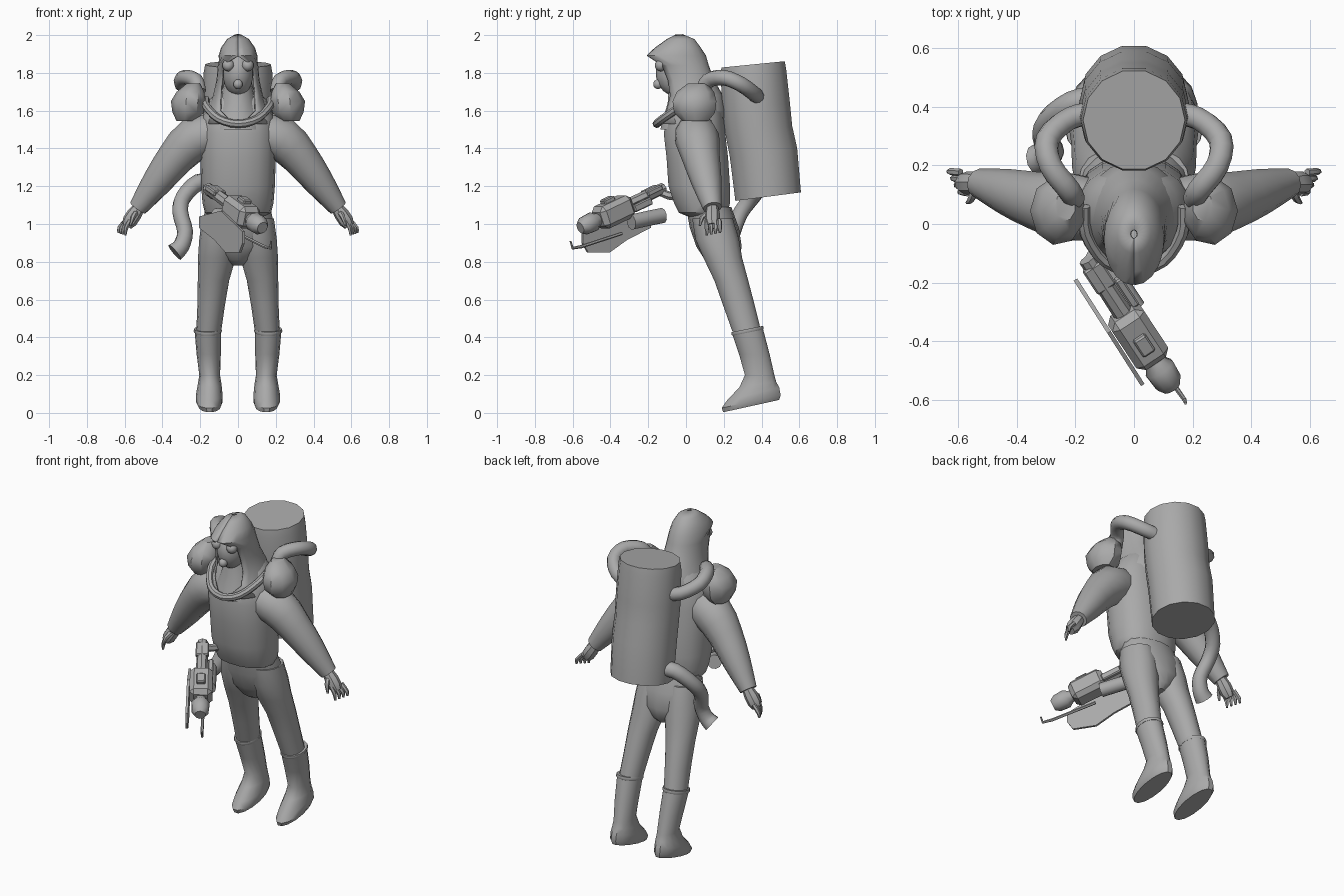
import bpy, bmesh, math
from mathutils import Vector, Matrix

grey = bpy.data.materials.new("plain grey")
grey.diffuse_color = (0.4, 0.4, 0.4, 1)


def finish(name, bm, angle=40):
    bmesh.ops.recalc_face_normals(bm, faces=bm.faces)
    me = bpy.data.meshes.new(name)
    bm.to_mesh(me)
    bm.free()
    me.materials.append(grey)
    me.shade_smooth()
    me.set_sharp_from_angle(angle=math.radians(angle))
    ob = bpy.data.objects.new(name, me)
    bpy.context.collection.objects.link(ob)
    return ob


def skin(name, rings, closed=True, angle=40):
    """Bridge rings of points; closed rings also get end caps."""
    bm = bmesh.new()
    vs = [[bm.verts.new(p) for p in r] for r in rings]
    n = len(vs[0])
    for a, b in zip(vs, vs[1:]):
        for i in range(n if closed else n - 1):
            j = (i + 1) % n
            bm.faces.new((a[i], a[j], b[j], b[i]))
    if closed:
        bm.faces.new(vs[0])
        bm.faces.new(vs[-1])
    return finish(name, bm, angle)


def loft(name, secs, n=14, s=1, power=1.0, angle=40):
    """Stack ellipses: (cx, cy, z, rx, ry[, tilt along y])."""
    def sp(v):
        return math.copysign(abs(v) ** power, v)
    rings = []
    for cx, cy, z, rx, ry, *t in secs:
        tilt = t[0] if t else 0
        ring = []
        for i in range(n):
            a = 2 * math.pi * i / n
            dy = ry * sp(math.sin(a))
            ring.append((s * (cx + rx * sp(math.cos(a))), cy + dy, z + tilt * dy))
        rings.append(ring)
    return skin(name, rings, angle=angle)


def smooth_path(pts, k):
    """Catmull-Rom points through (x, y, z, radius) knots."""
    p = [Vector(q) for q in pts]
    p = [2 * p[0] - p[1]] + p + [2 * p[-1] - p[-2]]
    out = []
    for a, b, c, d in zip(p, p[1:], p[2:], p[3:]):
        for i in range(k):
            t = i / k
            out.append(0.5 * (2 * b + (c - a) * t + (2 * a - 5 * b + 4 * c - d) * t * t
                              + (3 * b - a - 3 * c + d) * t ** 3))
    return out + [p[-2]]


def tube(name, pts, n=10, s=1, k=1, angle=40):
    q = smooth_path(pts, k)
    c = [Vector((s * v[0], v[1], v[2])) for v in q]
    side, rings = None, []
    for i, v in enumerate(c):
        d = (c[min(i + 1, len(c) - 1)] - c[max(i - 1, 0)]).normalized()
        if side is None:
            side = d.orthogonal()
        side = (side - d * side.dot(d)).normalized()
        up = d.cross(side)
        rings.append([v + q[i][3] * (side * math.cos(2 * math.pi * j / n)
                                     + up * math.sin(2 * math.pi * j / n)) for j in range(n)])
    return skin(name, rings, angle=angle)


def ball(name, loc, rad, u=14, v=9):
    bm = bmesh.new()
    m = Matrix.Translation(loc) @ Matrix.Diagonal((*rad, 1))
    bmesh.ops.create_uvsphere(bm, u_segments=u, v_segments=v, radius=1, matrix=m)
    return finish(name, bm)


# torso tunic and trousers seat
loft("tunic", [(0, .11, 1.035, .14, .09), (0, .09, 1.06, .175, .13), (0, .085, 1.11, .188, .15),
               (0, .07, 1.2, .195, .165), (0, .06, 1.35, .2, .165), (0, .045, 1.48, .2, .165),
               (0, .05, 1.57, .19, .15), (0, .06, 1.66, .15, .12), (0, .06, 1.72, .09, .09)],
     18, power=.88)
loft("trouser_seat", [(0, .12, 1.09, .17, .12), (0, .15, .98, .195, .13), (0, .175, .88, .17, .12),
                      (0, .19, .81, .08, .09), (0, .2, .78, .03, .05)], 16)

# head, mask and neck cloth
loft("neck_cloth", [(0, .03, 1.5, .15, .17), (0, .03, 1.56, .14, .155),
                    (0, .02, 1.64, .1, .12), (0, 0, 1.76, .07, .09)])
ball("mask_face", (0, -.05, 1.8), (.083, .11, .125))
ball("mask_filter", (0, -.148, 1.74), (.026, .026, .026), 10, 7)

# hood: arcs around the back of the head, open at the face
hood_rings = []
for z, cy, rx, ry, a in [(2.0, -.035, .012, .015, 180), (1.975, -.028, .055, .07, 180),
                         (1.93, -.043, .086, .118, 180), (1.89, -.052, .098, .153, 180),
                         (1.84, -.028, .102, .143, 132), (1.76, 0, .109, .145, 130),
                         (1.68, .03, .127, .16, 134), (1.6, .04, .16, .17, 145),
                         (1.53, .02, .17, .175, 172)]:
    ang = [math.radians(a * (i / 10 - 1)) for i in range(21)]
    hood_rings.append([(rx * math.sin(t), cy + ry * math.cos(t), z) for t in ang])
hood = skin("hood", hood_rings, closed=False)
mod = hood.modifiers.new("cloth", "SOLIDIFY")
mod.thickness = .01
mod.offset = 0

# rolled scarf edge
tube("collar_roll", [(-.17, .06, 1.66, .02), (-.165, -.03, 1.62, .022), (-.1, -.125, 1.555, .022),
                     (0, -.155, 1.53, .022), (.1, -.125, 1.555, .022), (.165, -.03, 1.62, .022),
                     (.17, .06, 1.66, .02)], 8, k=3)

# paired parts
for s, side in ((1, "left"), (-1, "right")):
    ball(side + "_goggle", (s * .051, -.133, 1.84), (.032, .032, .032), 12, 8)
    loft(side + "_shoulder_pad", [(.275, .05, 1.545, .05, .07), (.262, .045, 1.59, .085, .11),
                                  (.26, .045, 1.65, .095, .118), (.25, .05, 1.7, .075, .1),
                                  (.235, .06, 1.745, .035, .05)], 9, s)
    tube(side + "_arm", [(.12, .045, 1.48, .105), (.23, .06, 1.45, .118), (.33, .08, 1.35, .1),
                         (.43, .11, 1.22, .08), (.53, .14, 1.085, .05)], 12, s, 2)
    # hand
    tube(side + "_palm", [(.515, .138, 1.1, .03), (.55, .14, 1.05, .04), (.573, .14, 1.015, .04),
                          (.59, .14, .99, .028)], 8, s)
    for i in range(4):
        y, dx = .107 + .023 * i, .012 * i
        tube(side + "_finger", [(.57 + dx * .6, y, 1.02, .013), (.592 + dx, y + .003, .98, .012),
                                (.596 + dx, y + .003, .94 + .004 * i, .006)], 6, s, 2)
    tube(side + "_thumb", [(.54, .12, 1.06, .016), (.556, .085, 1.035, .013),
                           (.57, .073, .99, .006)], 6, s, 2)
    # leg and boot
    loft(side + "_leg", [(.095, .14, 1.03, .095, .11), (.105, .165, .92, .1, .118),
                         (.112, .195, .82, .1, .105), (.13, .24, .7, .083, .092),
                         (.142, .28, .57, .073, .086), (.155, .322, .43, .066, .078)], 14, s)
    loft(side + "_boot", [(.15, .345, .036, .06, .152, .22), (.152, .345, .06, .071, .16, .22),
                          (.152, .355, .1, .07, .142, .25), (.15, .38, .15, .063, .1, .15),
                          (.15, .39, .2, .055, .08), (.155, .362, .31, .064, .083),
                          (.16, .325, .435, .07, .083, .2)], 14, s)
    loft(side + "_boot_rim", [(.16, .327, .425, .071, .084, .2), (.16, .326, .432, .075, .088, .2),
                              (.16, .324, .444, .073, .086, .2)], 14, s)
    # air pipe from tank to shoulder
    tube(side + "_air_pipe", [(.13, .38, 1.67, .04), (.22, .36, 1.69, .04), (.295, .29, 1.74, .041),
                              (.285, .2, 1.775, .041), (.225, .12, 1.76, .041),
                              (.205, .085, 1.7, .038)], 10, s, 3)

# back tank
loft("back_tank", [(0, .435, 1.145, .183, .178, .13), (0, .41, 1.38, .188, .183, .12),
                   (0, .385, 1.5, .185, .182, .1), (0, .372, 1.62, .188, .183, .1),
                   (0, .357, 1.8, .182, .178, .1), (0, .355, 1.845, .174, .172, .1)], 14)

# loose lower hose
tube("lower_hose", [(-.12, .43, 1.22, .045), (-.21, .41, 1.22, .045), (-.29, .35, 1.14, .043),
                    (-.305, .29, 1.06, .042), (-.28, .25, .96, .042), (-.3, .23, .885, .045),
                    (-.335, .22, .85, .052)], 10, k=3)

# sprayer gun, laid out along one axis
A, B = Vector((-.16, -.12, 1.19)), Vector((.13, -.56, .98))
d = (B - A).normalized()
w = d.cross(Vector((0, 0, 1))).normalized()
rot = Matrix((d, w, w.cross(d))).transposed().to_4x4()


def gun_box(name, t, size, off=(0, 0), bevel=.01):
    c = A.lerp(B, t) + w * off[0] + w.cross(d) * off[1]
    bm = bmesh.new()
    bmesh.ops.create_cube(bm, size=1, matrix=Matrix.Translation(c) @ rot @ Matrix.Diagonal((*size, 1)))
    bmesh.ops.bevel(bm, geom=bm.edges[:], offset=bevel, segments=1, affect='EDGES')
    return finish(name, bm, 25)


def gun_tube(name, prof, n=10):
    tube(name, [(*A.lerp(B, t), r) for t, r in prof], n)


gun_tube("gun_barrel", [(0, .03), (.2, .032), (.45, .034)], 8)
gun_box("gun_body", .6, (.21, .13, .125), bevel=.025)
gun_box("gun_sight", .62, (.07, .05, .03), (0, .07), .006)
gun_box("gun_rear_block", .13, (.1, .075, .03), (0, .015), .006)
gun_box("gun_side_rail", .33, (.12, .03, .04), (-.05, -.02), .006)
gun_tube("gun_nozzle", [(.74, .03), (.8, .035), (.85, .054), (.95, .05), (1.0, .032)])
tube("gun_canister", [(-.11, -.125, 1.045, .042), (-.06, -.2, 1.03, .042), (.0, -.29, 1.01, .042)], 10)
tube("gun_strap_bar", [(-.16, -.14, 1.17, .02), (-.13, -.09, 1.15, .022), (-.1, -.02, 1.14, .022)], 6)
tube("igniter_rod", [(.0, -.34, .95, .009), (.14, -.555, .88, .009), (.172, -.6, .872, .008),
                     (.176, -.612, .91, .005)], 6)

# flat side plate hanging beside the gun
outline = [(0, 1.04), (0, .98), (.35, .915), (.6, .85), (.92, .85), (1, .9), (1, .96), (.5, 1.07)]
rings = []
for o in (-.006, .006):
    rings.append([(-.2 + .23 * u + o, -.19 - .36 * u + o * .64, z) for u, z in outline])
skin("gun_side_plate", rings, angle=30)
